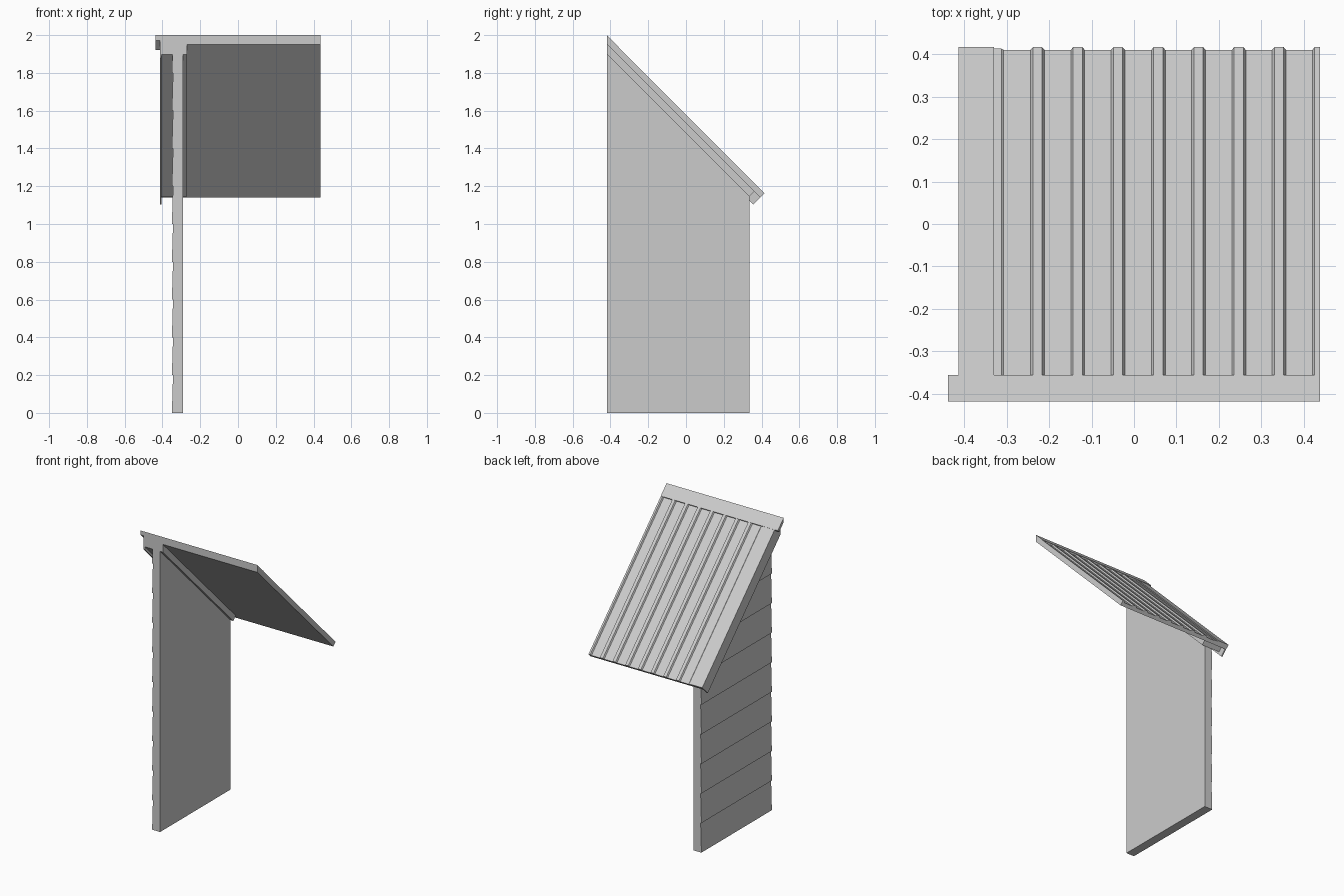
import bpy, bmesh
from mathutils import Vector

cube = bpy.data.objects.get("Cube")
if cube:
    bpy.data.objects.remove(cube)

grey = bpy.data.materials.new("light grey")
grey.use_nodes = True
grey.diffuse_color = (0.6, 0.6, 0.6, 1)
grey.node_tree.nodes["Principled BSDF"].inputs["Base Color"].default_value = (0.6, 0.6, 0.6, 1)

# Roof frame: s runs down the slope from the ridge, n points out of the roof
RIDGE = Vector((0, -0.418, 2))
DOWN = Vector((0, 1, -1)).normalized()
OUT = Vector((0, 1, 1)).normalized()
ROOF_LEN = 1.182


def on_roof(x, s, n):
    return RIDGE + Vector((x, 0, 0)) + DOWN * s + OUT * n


def prism(name, front, back, cut=None):
    """Join two matching outlines; optionally trim the top by a plane."""
    bm = bmesh.new()
    a = [bm.verts.new(p) for p in front]
    b = [bm.verts.new(p) for p in back]
    bm.faces.new(a)
    bm.faces.new(b[::-1])
    for i in range(len(a)):
        j = (i + 1) % len(a)
        bm.faces.new((a[j], a[i], b[i], b[j]))
    if cut:
        bmesh.ops.bisect_plane(bm, geom=bm.verts[:] + bm.edges[:] + bm.faces[:],
                               plane_co=cut, plane_no=OUT, clear_outer=True)
        bmesh.ops.holes_fill(bm, edges=[e for e in bm.edges if e.is_boundary])
    bmesh.ops.recalc_face_normals(bm, faces=bm.faces[:])
    mesh = bpy.data.meshes.new(name)
    bm.to_mesh(mesh)
    bm.free()
    mesh.materials.append(grey)
    obj = bpy.data.objects.new(name, mesh)
    bpy.context.collection.objects.link(obj)
    return obj


def sloped(name, section, s_end=ROOF_LEN):
    """Run an (x, n) section down the roof: plumb cut at ridge, square cut at eave."""
    return prism(name, [on_roof(x, -n, n) for x, n in section],
                 [on_roof(x, s_end, n) for x, n in section])


def board(name, x0, x1, top, bottom, s_end=ROOF_LEN):
    return sloped(name, [(x0, bottom), (x1, bottom), (x1, top), (x0, top)], s_end)


# Roof sheet with raised ribs
RIGHT_EDGE = 0.438
board("roof_panel", -0.404, RIGHT_EDGE, -0.011, -0.035)
for i in range(1, 9):
    c = -0.322 + 0.0948 * i
    section = [(c - 0.017, -0.012), (c + 0.017, -0.012), (c + 0.011, -0.002), (c - 0.011, -0.002)]
    sloped("roof_rib", [(min(x, RIGHT_EDGE), n) for x, n in section])

# Ridge cap, edge flashing, barge board and soffit
board("ridge_cap", -0.438, RIGHT_EDGE, 0, -0.021, 0.089)
sloped("edge_flashing", [(-0.413, -0.012), (-0.306, -0.012), (-0.312, -0.007),
                         (-0.33, -0.007), (-0.33, -0.002), (-0.413, -0.002)])
board("barge_board", -0.413, -0.404, -0.012, -0.086)
board("soffit", -0.404, -0.27, -0.035, -0.072, 1.137)

# Wall with lapped siding on its outer face
PLANK = 0.2
outline = [(-0.29, 2), (-0.29, 0)]
for i in range(10):
    outline += [(-0.35, i * PLANK), (-0.344, (i + 1) * PLANK)]
prism("sided_wall", [(x, -0.418, z) for x, z in outline],
      [(x, 0.335, z) for x, z in outline], cut=on_roof(0, 0, -0.045))
